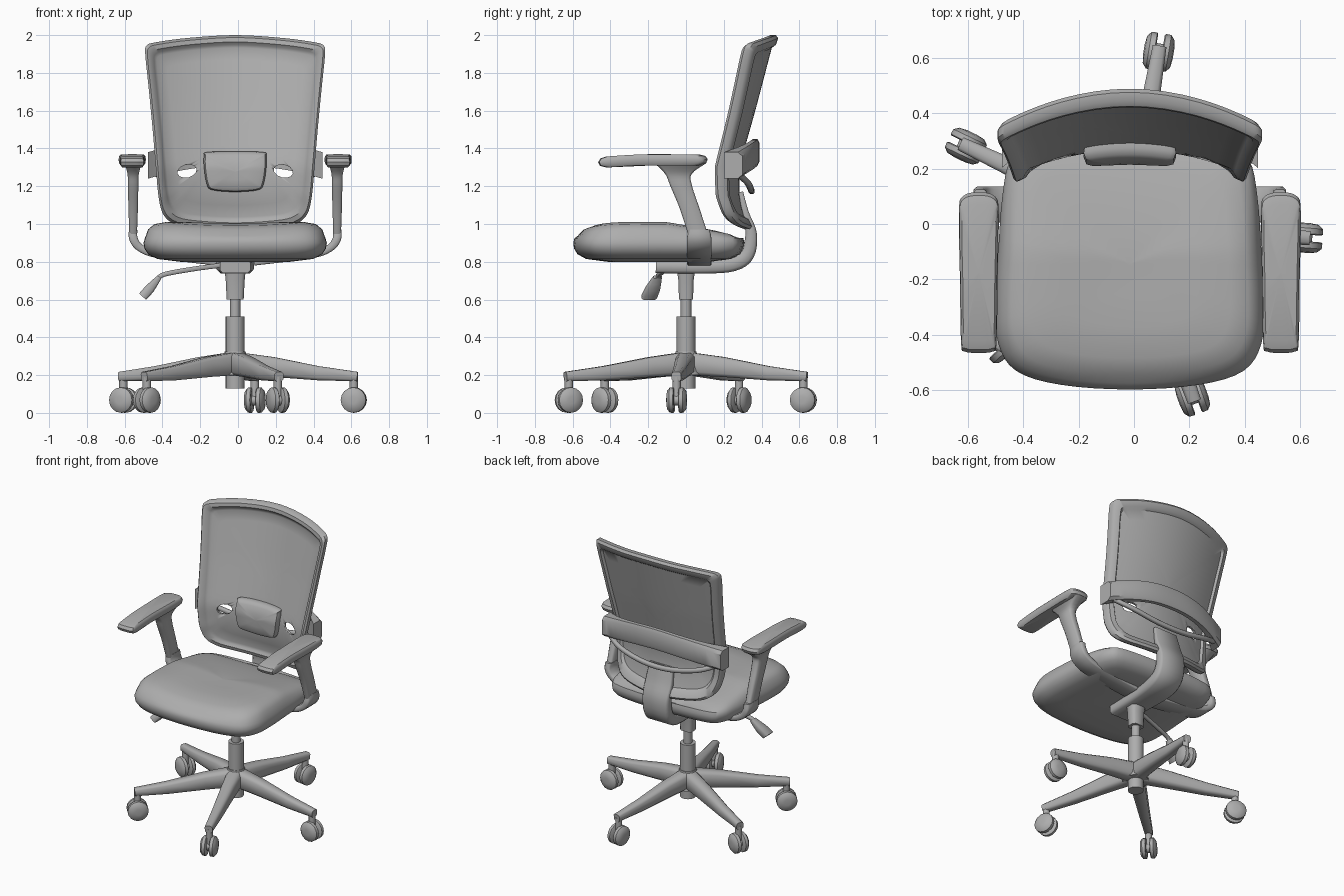
import bpy, bmesh, math
from mathutils import Vector, Matrix

cube = bpy.data.objects.get("Cube")
if cube:
    bpy.data.objects.remove(cube)

CX = -0.015  # shared centre line of the chair
grey = bpy.data.materials.new("plain grey")
grey.use_nodes = True
tone = (0.42, 0.42, 0.42, 1)
grey.diffuse_color = tone
grey.node_tree.nodes["Principled BSDF"].inputs["Base Color"].default_value = tone


def finish(name, bm, angle=40):
    bmesh.ops.recalc_face_normals(bm, faces=bm.faces)
    mesh = bpy.data.meshes.new(name)
    bm.to_mesh(mesh)
    bm.free()
    mesh.materials.append(grey)
    ob = bpy.data.objects.new(name, mesh)
    bpy.context.collection.objects.link(ob)
    ob.location.x = CX
    bpy.ops.object.select_all(action="DESELECT")
    ob.select_set(True)
    bpy.context.view_layer.objects.active = ob
    bpy.ops.object.shade_smooth_by_angle(angle=math.radians(angle))
    return ob


def loft(name, sections, angle=40):
    """Skin a list of closed loops and cap both ends."""
    bm = bmesh.new()
    loops = [[bm.verts.new(p) for p in s] for s in sections]
    n = len(loops[0])
    for a, b in zip(loops, loops[1:]):
        for i in range(n):
            j = (i + 1) % n
            bm.faces.new((a[i], a[j], b[j], b[i]))
    bm.faces.new(loops[0])
    bm.faces.new(loops[-1])
    return finish(name, bm, angle)


def curve(pts, steps=4, closed=False):
    """Catmull-Rom through the points."""
    pts = [Vector(p) for p in pts]
    n, out = len(pts), []
    for i in range(n if closed else n - 1):
        pick = (lambda k: pts[k % n]) if closed else (lambda k: pts[max(0, min(n - 1, k))])
        a, b, c, d = (pick(i + k) for k in (-1, 0, 1, 2))
        for s in range(steps):
            t = s / steps
            out.append(0.5 * (2 * b + (c - a) * t + (2 * a - 5 * b + 4 * c - d) * t * t
                              + (3 * b - a - 3 * c + d) * t ** 3))
    return out if closed else out + [pts[-1]]


def sweep(name, path, sizes, side, steps=4):
    """Sweep a chamfered rectangle; sizes are (width along side, thickness)."""
    pts = curve(path, steps)
    dims = curve([(w, h, 0) for w, h in sizes], steps)
    side, sections = Vector(side), []
    for i, p in enumerate(pts):
        tan = pts[min(i + 1, len(pts) - 1)] - pts[max(i - 1, 0)]
        up = tan.cross(side).normalized()
        w, h = dims[i].x / 2, dims[i].y / 2
        c = min(w, h) * 0.4
        sections.append([p + side * a + up * b for a, b in (
            (w, h - c), (w - c, h), (c - w, h), (-w, h - c),
            (-w, c - h), (c - w, -h), (w - c, -h), (w, c - h))])
    return loft(name, sections, 50)


def shell(name, half, rings, place):
    """Closed cushion: rings are (outline scale, offset), place maps to 3D."""
    loop = [(x, y, 0) for x, y in half] + [(-x, y, 0) for x, y in half[-2:0:-1]]
    loop = curve(loop, 4, True)
    mid = (half[0][1] + half[-1][1]) / 2
    return loft(name, [[place(p.x * k, mid + (p.y - mid) * k, off) for p in loop]
                       for k, off in rings])


def cylinder(name, r1, r2, lo, hi, segs=20, angle=40):
    """Round bar between two points."""
    lo, hi = Vector(lo), Vector(hi)
    bm = bmesh.new()
    turn = (hi - lo).to_track_quat("Z", "Y").to_matrix().to_4x4()
    bmesh.ops.create_cone(bm, cap_ends=True, segments=segs, radius1=r1, radius2=r2,
                          depth=(hi - lo).length,
                          matrix=Matrix.Translation((lo + hi) / 2) @ turn)
    return finish(name, bm, angle)


def lerp_table(table, v):
    for (a, fa), (b, fb) in zip(table, table[1:]):
        if v <= b:
            return fa + (fb - fa) * max(0, v - a) / (b - a)
    return table[-1][1]


# Seat cushion: dished top, domed underside
def seat_point(x, y, z):
    if z > 0.93:
        z += 0.08 * x * x - 0.17 * max(0, y + 0.1) * (z - 0.9) / 0.1
        z -= 0.25 * max(0, -0.3 - y) ** 2
    return Vector((x, y, z))


seat_outline = [(0, -.597), (.25, -.58), (.41, -.53), (.475, -.43), (.485, -.28),
                (.475, -.1), (.46, .1), (.43, .23), (.34, .29), (0, .31)]
shell("seat", seat_outline,
      [(.02, .8), (.6, .8), (.85, .815), (.95, .84), (.99, .87), (1, .9), (.985, .925),
       (.95, .955), (.88, .985), (.75, 1), (.5, 1.005), (.25, 1), (.02, 1)], seat_point)

# Backrest: rim and recessed panel on one curved surface
centre_line = [(.97, .33), (1.05, .295), (1.15, .27), (1.3, .27), (1.6, .355), (2, .46)]


def back_point(x, z, off):
    return Vector((x, lerp_table(centre_line, z) - 0.1 * (x / 0.44) ** 2 + off, z))


back_outline = [(0, .97), (.2, .98), (.32, 1.0), (.38, 1.05), (.405, 1.14), (.42, 1.3),
                (.437, 1.5), (.458, 1.72), (.476, 1.9), (.468, 1.945), (.42, 1.962),
                (.25, 1.985), (0, 2.0)]
inner = [.02, .15, .3, .45, .6, .75, .87]
back = shell("backrest", back_outline,
             [(k, .012) for k in inner] + [(.9, .03), (.97, .032), (1, .015), (1, -.015),
              (.975, -.032), (.93, -.03), (.9, -.012)] + [(k, -.002) for k in inner[::-1]],
             back_point)

# Slanted vents cut through the panel
for s in (-1, 1):
    cutter = cylinder("vent_cutter", 1, 1, (0, -.3, 0), (0, .3, 0), 12)
    cutter.data.transform(Matrix.Translation((s * .255, .25, 1.28))
                          @ Matrix.Rotation(s * .25, 4, "Y")
                          @ Matrix.Diagonal((.052, 1, .034, 1)))
    cutter.hide_render = True
    mod = back.modifiers.new("vent", "BOOLEAN")
    mod.object = cutter
    mod.operation = "DIFFERENCE"
    bpy.context.view_layer.objects.active = back
    bpy.ops.object.modifier_apply(modifier=mod.name)
    bpy.data.objects.remove(cutter)

# Lumbar pad
shell("lumbar_pad", [(0, 1.17), (.12, 1.18), (.15, 1.21), (.165, 1.3), (.165, 1.36),
                     (.15, 1.38), (0, 1.385)],
      [(.02, 0), (.98, 0), (1, -.02), (.95, -.042), (.8, -.052), (.4, -.056), (.02, -.056)],
      back_point)

# Crescent yoke wrapping the rear of the backrest
yoke = []
for i in range(21):
    u = i / 10 - 1
    b = 1 - u * u
    y, x = .37 - .12 * abs(u) ** 2.5, .462 * u
    top, low = 1.38 + .07 * b, 1.24 + .07 * b
    t = .018 + .03 * abs(u) ** 4
    yoke.append([(x, y + t, low + .02), (x, y + t, top - .02), (x, y + t * .5, top),
                 (x, y - t, top), (x, y - t, low), (x, y + t * .5, low)])
loft("back_yoke", yoke)
sweep("yoke_rod", [(-.43, .27, 1.27), (-.3, .325, 1.22), (-.1, .345, 1.18),
                   (.1, .345, 1.18), (.3, .325, 1.22), (.43, .27, 1.27)],
      [(.03, .03)] * 6, (0, 0, 1))

# Spine bent up from under the seat, with the tilt mechanism
sweep("back_spine", [(0, -.16, .775), (0, .1, .775), (0, .25, .79), (0, .325, .84),
                     (0, .345, .95), (0, .315, 1.06), (0, .29, 1.17)],
      [(.16, .07), (.18, .075), (.2, .08), (.2, .075), (.2, .06), (.2, .035), (.18, .025)],
      (1, 0, 0))
sweep("tilt_housing", [(0, 0, .6), (0, 0, .7), (0, 0, .8)],
      [(.09, .075), (.1, .08), (.12, .11)], (1, 0, 0), 1)
sweep("lever_rod", [(-.04, -.06, .785), (-.2, -.1, .765), (-.37, -.14, .735), (-.41, -.15, .71)],
      [(.025, .025)] * 4, (0, 1, 0))
sweep("lever_paddle", [(-.4, -.15, .72), (-.45, -.175, .66), (-.49, -.195, .615)],
      [(.045, .025), (.075, .05), (.08, .05)], (0, 1, 0), 2)

# Armrests
pad_outline = [(0, -.465), (.05, -.46), (.064, -.43), (.068, -.2), (.072, .04),
               (.058, .1), (0, .115)]
for s, tag in ((1, "left"), (-1, "right")):
    shell(tag + "_arm_pad", pad_outline,
          [(.02, 1.31), (.85, 1.31), (.97, 1.322), (1, 1.342), (.96, 1.36), (.85, 1.368),
           (.02, 1.37)],
          lambda x, y, z: Vector((s * .545 + x, y, z - .09 * max(0, -.25 - y) ** 1.2)))
    sweep(tag + "_arm_post", [(s * .54, -.03, 1.32), (s * .54, -.04, 1.265),
                              (s * .54, -.025, 1.2), (s * .54, .02, 1.08),
                              (s * .54, .065, .94)],
          [(.27, .09), (.14, .06), (.115, .055), (.105, .05), (.105, .04)], (0, 1, 0))
    sweep(tag + "_arm_bracket", [(s * .54, .07, .97), (s * .538, .07, .92),
                                 (s * .5, .07, .872), (s * .4, .07, .835),
                                 (s * .1, .07, .795)],
          [(.11, .045), (.13, .045), (.13, .04), (.13, .035), (.13, .03)], (0, 1, 0))

# Gas lift
cylinder("lift_sleeve", .05, .05, (0, 0, .13), (0, 0, .51))
cylinder("lift_rod", .028, .028, (0, 0, .5), (0, 0, .66))
cylinder("base_hub", .085, .055, (0, 0, .2), (0, 0, .325))

# Five-star base with twin-wheel casters
for i, (deg, reach) in enumerate([(80.5, .63), (154.6, .655), (222.6, .635),
                                  (290, .66), (355.5, .63)], 1):
    a = math.radians(deg)
    out = Vector((math.cos(a), math.sin(a), 0))
    side = Vector((-out.y, out.x, 0))
    up = Vector((0, 0, 1))
    foot = out * reach
    sweep(f"base_leg_{i}", [out * .02 + up * .26, out * .2 + up * .243,
                            foot * .7 + up * .21, foot + out * .02 + up * .192],
          [(.1, .12), (.085, .105), (.065, .075), (.05, .05)], side, 1)
    cylinder(f"caster_stem_{i}", .022, .022, foot + up * .07, foot + up * .19, 12)
    cylinder(f"caster_axle_{i}", .03, .03, foot + up * .068 - side * .03,
             foot + up * .068 + side * .03, 12)
    for s in (-1, 1):
        hub = foot + up * .068
        sections = []
        for d, r in ((.012, .062), (.016, .068), (.036, .067), (.05, .05), (.054, .02)):
            sections.append([hub + side * s * d + (out * math.cos(t) + up * math.sin(t)) * r
                             for t in (k * math.tau / 16 for k in range(16))])
        loft(f"caster_wheel_{i}_{'a' if s > 0 else 'b'}", sections)
